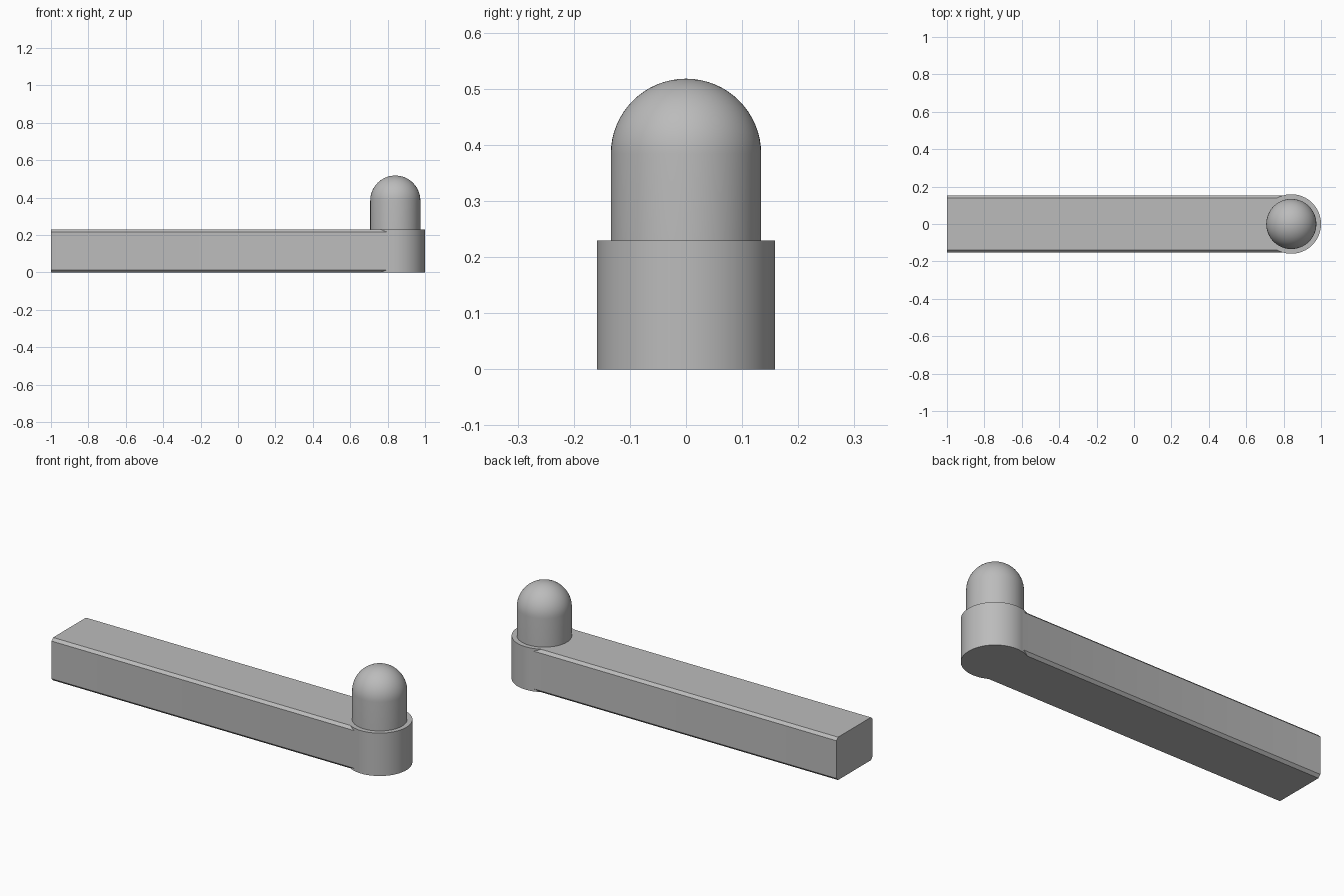
import bpy, bmesh, math

if "Cube" in bpy.data.objects:
    bpy.data.objects.remove(bpy.data.objects["Cube"], do_unlink=True)

GREY = (0.5, 0.5, 0.5, 1)
grey = bpy.data.materials.new("plain grey")
grey.use_nodes = True
grey.diffuse_color = GREY
grey.node_tree.nodes["Principled BSDF"].inputs["Base Color"].default_value = GREY

HEIGHT, HALF_WIDTH, CHAMFER = 0.23, 0.153, 0.014
PIVOT_X, BOSS_R, PIN_R, PIN_TOP = 0.841, 0.159, 0.134, 0.384


def make_object(name, bm):
    bmesh.ops.recalc_face_normals(bm, faces=bm.faces)
    mesh = bpy.data.meshes.new(name)
    bm.to_mesh(mesh)
    bm.free()
    mesh.materials.append(grey)
    obj = bpy.data.objects.new(name, mesh)
    bpy.context.collection.objects.link(obj)
    return obj


def smooth(obj):
    bpy.ops.object.select_all(action="DESELECT")
    obj.select_set(True)
    bpy.context.view_layer.objects.active = obj
    bpy.ops.object.shade_smooth_by_angle(angle=math.radians(30))


def lathe(name, profile, steps=64):
    """Spin an (r, z) profile around the pivot axis."""
    bm = bmesh.new()
    verts = [bm.verts.new((PIVOT_X + r, 0, z)) for r, z in profile]
    edges = [bm.edges.new(pair) for pair in zip(verts, verts[1:])]
    bmesh.ops.spin(bm, geom=verts + edges, cent=(PIVOT_X, 0, 0), axis=(0, 0, 1),
                   angle=math.tau, steps=steps, use_duplicate=False)
    bmesh.ops.remove_doubles(bm, verts=bm.verts, dist=1e-5)
    return make_object(name, bm)


# Long arm: chamfered rectangle extruded along x
w, c, h = HALF_WIDTH, CHAMFER, HEIGHT
half = [(w - c, 0), (w, c), (w, h - c), (w - c, h)]
section = half + [(-y, z) for y, z in reversed(half)]
bm = bmesh.new()
end = bm.faces.new([bm.verts.new((-1, y, z)) for y, z in section])
side = bmesh.ops.extrude_face_region(bm, geom=[end], use_keep_orig=True)["geom"]
bmesh.ops.translate(bm, vec=(1 + PIVOT_X, 0, 0),
                    verts=[v for v in side if isinstance(v, bmesh.types.BMVert)])
arm = make_object("arm", bm)

# Round boss fused into the arm's end
boss = lathe("boss", [(0, 0), (BOSS_R, 0), (BOSS_R, HEIGHT), (0, HEIGHT)])
union = arm.modifiers.new("join boss", "BOOLEAN")
union.operation, union.solver, union.object = "UNION", "EXACT", boss
bpy.context.view_layer.objects.active = arm
bpy.ops.object.modifier_apply(modifier=union.name)
bpy.data.objects.remove(boss, do_unlink=True)
smooth(arm)

# Domed pin standing on the boss
dome = [(PIN_R * math.cos(a), PIN_TOP + PIN_R * math.sin(a))
        for a in (i * math.pi / 32 for i in range(16))]
pin = lathe("domed_pin", [(0, HEIGHT), (PIN_R, HEIGHT)] + dome + [(0, PIN_TOP + PIN_R)])
smooth(pin)
